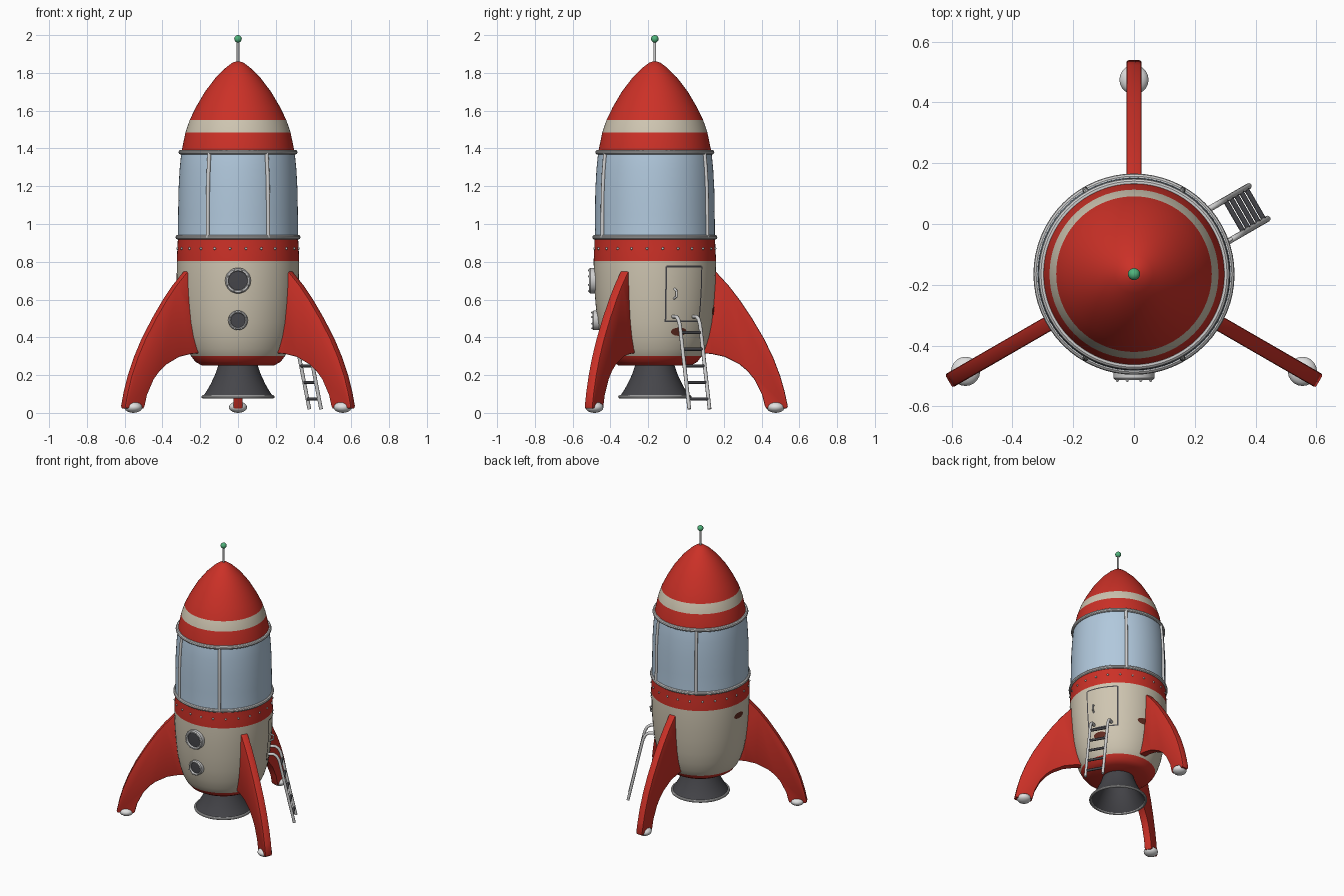
import bpy, bmesh, math
from mathutils import Vector, Matrix

if "Cube" in bpy.data.objects:
    bpy.data.objects.remove(bpy.data.objects["Cube"])

AXIS_Y = -0.165  # the hull axis sits forward of the origin


def material(name, rgb):
    m = bpy.data.materials.new(name)
    m.diffuse_color = (*rgb, 1)
    m.use_nodes = True
    m.node_tree.nodes["Principled BSDF"].inputs["Base Color"].default_value = m.diffuse_color
    return m


RED = material("red", (0.60, 0.03, 0.02))
CREAM = material("cream", (0.62, 0.56, 0.44))
GLASS = material("pale blue glass", (0.44, 0.58, 0.72))
SILVER = material("silver", (0.62, 0.62, 0.62))
WHITE = material("white", (0.75, 0.75, 0.75))
DARK = material("charcoal", (0.06, 0.06, 0.068))
GREEN = material("green", (0.08, 0.45, 0.2))
RUST = material("rust brown", (0.12, 0.025, 0.015))


def finish(name, bm, mats, matrix=Matrix(), smooth=35):
    me = bpy.data.meshes.new(name)
    bm.to_mesh(me)
    bm.free()
    ob = bpy.data.objects.new(name, me)
    bpy.context.collection.objects.link(ob)
    for m in mats:
        me.materials.append(m)
    ob.matrix_world = matrix
    bpy.ops.object.select_all(action='DESELECT')
    bpy.context.view_layer.objects.active = ob
    ob.select_set(True)
    bpy.ops.object.shade_smooth_by_angle(angle=math.radians(smooth))
    return ob


def at(angle, r, z, side=0.0):
    """Point around the hull axis, angle in degrees, side = tangential shift."""
    a = math.radians(angle)
    return Vector((r * math.cos(a) - side * math.sin(a),
                   AXIS_Y + r * math.sin(a) + side * math.cos(a), z))


def lathe(name, profile, mats, matrix, segs=64, rule=None, closed=False):
    bm = bmesh.new()
    rings = [[bm.verts.new((r * math.cos(2 * math.pi * i / segs),
                            r * math.sin(2 * math.pi * i / segs), z))
              for i in range(segs)] for r, z in profile]
    pairs = list(zip(rings, rings[1:] + rings[:1]))
    for a, b in pairs if closed else pairs[:-1]:
        for i in range(segs):
            j = (i + 1) % segs
            f = bm.faces.new((a[i], a[j], b[j], b[i]))
            if rule:
                f.material_index = rule(f.calc_center_median().z)
    bmesh.ops.remove_doubles(bm, verts=bm.verts, dist=1e-5)
    return finish(name, bm, mats, matrix)


def ring(name, R, r, mat, matrix):
    pts = [(R + r * math.cos(t * math.pi / 5), r * math.sin(t * math.pi / 5)) for t in range(10)]
    return lathe(name, pts, [mat], matrix, closed=True)


def ball(name, loc, size, mat, segs=20):
    bm = bmesh.new()
    bmesh.ops.create_uvsphere(bm, u_segments=segs, v_segments=max(6, segs // 2), radius=1)
    return finish(name, bm, [mat], Matrix.Translation(loc) @ Matrix.Diagonal((*size, 1)), 60)


def tube(name, points, radius, mat, sides=10):
    """Round bar through the points, with capped ends."""
    bm = bmesh.new()
    pts = [Vector(p) for p in points]
    ref = Vector((0.3, 0.2, 0.9)).cross(pts[-1] - pts[0]).normalized()
    rings = []
    for i, p in enumerate(pts):
        d = (pts[min(i + 1, len(pts) - 1)] - pts[max(i - 1, 0)]).normalized()
        u = (ref - d * ref.dot(d)).normalized()
        v = d.cross(u)
        rings.append([bm.verts.new(p + radius * (u * math.cos(2 * math.pi * k / sides)
                                                 + v * math.sin(2 * math.pi * k / sides)))
                      for k in range(sides)])
    for a, b in zip(rings, rings[1:]):
        for k in range(sides):
            bm.faces.new((a[k], a[(k + 1) % sides], b[(k + 1) % sides], b[k]))
    bm.faces.new(rings[0][::-1])
    bm.faces.new(rings[-1])
    return finish(name, bm, [mat], smooth=50)


# Hull: one lathed profile, coloured in bands by height
HULL = [(0, 0.25), (0.19, 0.25), (0.225, 0.27), (0.248, 0.30), (0.268, 0.34), (0.287, 0.40),
        (0.303, 0.48), (0.314, 0.58), (0.321, 0.68), (0.324, 0.805), (0.321, 0.87), (0.318, 0.93),
        (0.317, 1.05), (0.315, 1.18), (0.309, 1.29), (0.300, 1.38), (0.278, 1.485), (0.256, 1.55),
        (0.222, 1.62), (0.175, 1.70), (0.118, 1.775), (0.062, 1.83), (0.028, 1.855), (0, 1.863)]


def hull_color(z):
    if 0.93 < z < 1.38:
        return 2
    return 1 if 0.30 < z < 0.805 or 1.485 < z < 1.55 else 0


AXIS = Matrix.Translation((0, AXIS_Y, 0))
lathe("hull", HULL, [RED, CREAM, GLASS], AXIS, 72, hull_color)


def hull_radius(z):
    for (r0, z0), (r1, z1) in zip(HULL[1:], HULL[2:]):
        if z0 <= z <= z1:
            return r0 + (r1 - r0) * (z - z0) / (z1 - z0)


def patch(name, angle, z, hw, hh, mat, oval=False, n=10):
    """Thin painted plate that follows the hull surface."""
    bm = bmesh.new()
    grid = []
    for j in range(n + 1):
        row = []
        for i in range(n + 1):
            u, v = 2 * i / n - 1, 2 * j / n - 1
            if oval:
                u, v = u * math.sqrt(1 - v * v / 2), v * math.sqrt(1 - u * u / 2)
            r = hull_radius(z + v * hh)
            row.append(bm.verts.new(at(angle + math.degrees(u * hw / r), r + 0.004, z + v * hh)))
        grid.append(row)
    for a, b in zip(grid, grid[1:]):
        for i in range(n):
            bm.faces.new((a[i], a[i + 1], b[i + 1], b[i]))
    return finish(name, bm, [mat])


# Window rails and posts
ring("upper_rail", 0.302, 0.013, SILVER, AXIS @ Matrix.Translation((0, 0, 1.38)))
ring("lower_rail", 0.318, 0.013, SILVER, AXIS @ Matrix.Translation((0, 0, 0.93)))
for a in (60, 120, 240, 300):
    zs = [0.93 + 0.45 * k / 8 for k in range(9)]
    tube("window_post", [at(a, hull_radius(z) + 0.003, z) for z in zs], 0.01, SILVER)

# Rivets on the red band
for k in range(24):
    ball("rivet", at(k * 15 + 7.5, 0.322, 0.87), (0.007,) * 3, SILVER, 8)

# Antenna
tube("antenna_mast", [(0, AXIS_Y, 1.85), (0, AXIS_Y, 1.98)], 0.007, SILVER)
ball("antenna_tip", (0, AXIS_Y, 1.98), (0.02,) * 3, GREEN)

# Engine nozzle, hollow underneath
OUT = [(0.187, 0.085), (0.166, 0.115), (0.146, 0.15), (0.122, 0.20), (0.105, 0.25)]
lathe("nozzle", [(0, 0.245)] + [(r - 0.01, z) for r, z in OUT[::-1]] + OUT, [DARK], AXIS)
ring("nozzle_lip", 0.185, 0.009, SILVER, AXIS @ Matrix.Translation((0, 0, 0.085)))

# Three swept fins with round feet
FIN = [(0.300, 0.735), (0.318, 0.752), (0.335, 0.735), (0.39, 0.675), (0.448, 0.60), (0.515, 0.50),
       (0.58, 0.39), (0.628, 0.29), (0.664, 0.195), (0.688, 0.11), (0.704, 0.035), (0.698, 0.024),
       (0.59, 0.024), (0.583, 0.035), (0.568, 0.095), (0.527, 0.177), (0.49, 0.222), (0.448, 0.257),
       (0.37, 0.297), (0.30, 0.312), (0.22, 0.318), (0.25, 0.42), (0.28, 0.55)]
for a in (90, 210, 330):
    bm = bmesh.new()
    f = bm.faces.new([bm.verts.new((r, 0.025, z)) for r, z in FIN])
    ext = bmesh.ops.extrude_face_region(bm, geom=[f])
    bmesh.ops.translate(bm, vec=(0, -0.05, 0),
                        verts=[v for v in ext["geom"] if isinstance(v, bmesh.types.BMVert)])
    bmesh.ops.recalc_face_normals(bm, faces=bm.faces)
    rim = [e for e in bm.edges if abs(e.verts[0].co.y - e.verts[1].co.y) < 1e-6]
    bmesh.ops.bevel(bm, geom=rim, offset=0.007, segments=2, profile=0.5, affect='EDGES')
    finish("fin", bm, [RED], AXIS @ Matrix.Rotation(math.radians(a), 4, 'Z'), 40)
    ball("foot", at(a, 0.64, 0.03), (0.048, 0.048, 0.03), WHITE)

# Portholes on the front
for z, R in ((0.70, 0.068), (0.49, 0.052)):
    r = hull_radius(z)
    m = Matrix.Translation((0, AXIS_Y - r, z)) @ Matrix.Rotation(math.pi / 2, 4, 'X')
    w = R * 0.74
    lathe("porthole_rim", [(R, -0.03), (R, 0.02), (R - 0.006, 0.027), (w + 0.003, 0.027),
                           (w, 0.02), (w, -0.03)], [SILVER], m, 32)
    lathe("porthole_glass", [(w + 0.002, 0.014), (0, 0.016)], [DARK], m, 32)
    for k in range(8):
        t = math.radians(45 * k + 22.5)
        c = (R + w) / 2
        ball("porthole_bolt", (c * math.cos(t), AXIS_Y - r - 0.028, z + c * math.sin(t)),
             (0.005,) * 3, SILVER, 8)

# Door outline, handle and hinges
DOOR, HW, Z0, Z1 = 30, 0.108, 0.485, 0.775
mid, half = (Z0 + Z1) / 2, (Z1 - Z0) / 2
for s in (-1, 1):
    patch("door_seam_side", DOOR + s * math.degrees(HW / 0.318), mid, 0.004, half, DARK)
    patch("door_seam_end", DOOR, mid + s * half, HW, 0.004, DARK)
tube("door_handle", [at(DOOR, 0.305, 0.605, -0.06), at(DOOR, 0.333, 0.615, -0.06),
                     at(DOOR, 0.335, 0.645, -0.06), at(DOOR, 0.308, 0.658, -0.06)], 0.006, WHITE)

# Boarding ladder
RAIL = [(0.30, 0.51), (0.335, 0.51), (0.355, 0.497), (0.37, 0.47), (0.378, 0.44), (0.472, 0.02)]
for s in (-0.062, 0.062):
    tube("ladder_rail", [at(DOOR, r, z, s) for r, z in RAIL], 0.01, SILVER)
for k in range(5):
    z = 0.425 - 0.088 * k
    r = 0.378 + (0.44 - z) * 0.094 / 0.42
    tube("ladder_rung", [at(DOOR, r, z, -0.06), at(DOOR, r, z, 0.06)], 0.009, DARK, 8)

# Rust patches on the hull
for a, z in ((25.5, 0.43), (83, 0.54), (176, 0.72)):
    patch("rust_patch", a, z, 0.045, 0.022, RUST, True)
